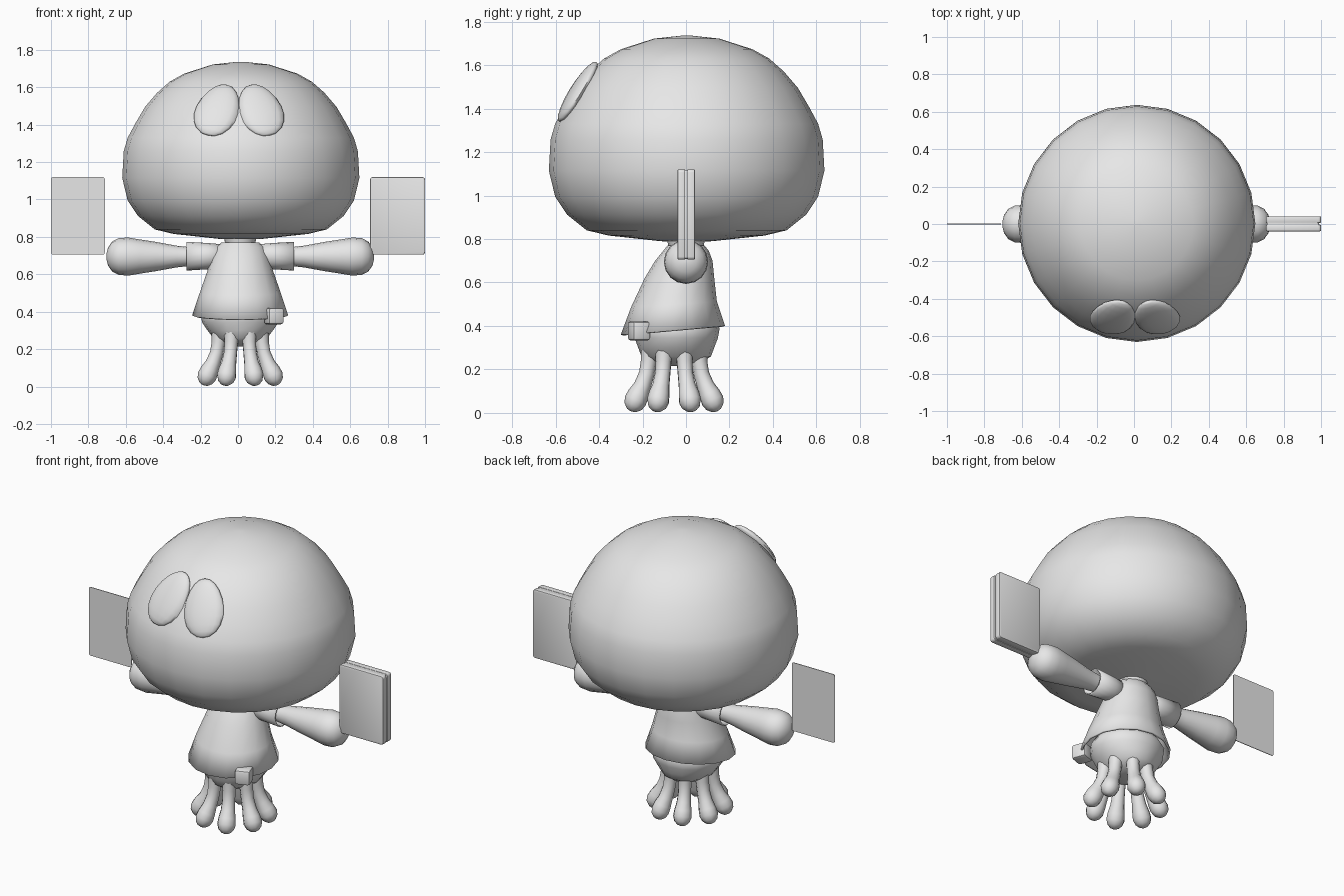
import bpy, bmesh, math
from mathutils import Matrix, Vector

if "Cube" in bpy.data.objects:
    bpy.data.objects.remove(bpy.data.objects["Cube"])

CX = 0.012  # figure's centre line

grey = bpy.data.materials.new("plain_grey")
grey.diffuse_color = (0.8, 0.8, 0.8, 1)
grey.use_nodes = True
grey.node_tree.nodes["Principled BSDF"].inputs["Base Color"].default_value = grey.diffuse_color


def finish(name, bm, angle=40):
    bmesh.ops.recalc_face_normals(bm, faces=bm.faces)
    me = bpy.data.meshes.new(name)
    bm.to_mesh(me)
    bm.free()
    ob = bpy.data.objects.new(name, me)
    bpy.context.collection.objects.link(ob)
    me.materials.append(grey)
    bpy.context.view_layer.objects.active = ob
    ob.select_set(True)
    if angle:
        bpy.ops.object.shade_smooth_by_angle(angle=math.radians(angle))
    ob.select_set(False)
    return ob


def loft(name, rings, n, caps=(True, True), angle=40):
    """rings: (centre, u axis, v axis) ellipses joined by quads."""
    bm = bmesh.new()
    rows = []
    for c, u, v in rings:
        rows.append([bm.verts.new(Vector(c) + Vector(u) * math.cos(t) + Vector(v) * math.sin(t))
                     for t in (2 * math.pi * i / n for i in range(n))])
    for a, b in zip(rows, rows[1:]):
        for i in range(n):
            j = (i + 1) % n
            bm.faces.new((a[i], a[j], b[j], b[i]))
    for row, cap in ((rows[0], caps[0]), (rows[-1], caps[1])):
        if cap:
            bm.faces.new(row)
    return finish(name, bm, angle)


def upright(x, y, z, rx, ry, tilt=0.0):
    return (x, y, z), (rx, 0, 0), (0, ry, tilt)


def solidify(ob, t):
    m = ob.modifiers.new("cloth", 'SOLIDIFY')
    m.thickness = t
    m.offset = -1


# head: wide mushroom dome
head = [(0.02, 0.785), (0.12, 0.79), (0.24, 0.803), (0.36, 0.816), (0.46, 0.84), (0.55, 0.912),
        (0.605, 0.995), (0.634, 1.115), (0.626, 1.258), (0.605, 1.33), (0.562, 1.41), (0.512, 1.495),
        (0.447, 1.571), (0.38, 1.63), (0.303, 1.673), (0.15, 1.722), (0.02, 1.736)]
loft("head", [upright(CX + 0.003, 0.003, z, r, r) for r, z in head], 24, angle=60)

# eyes: flattened eggs lying on the brow
for s, name in ((-1, "left_eye"), (1, "right_eye")):
    bm = bmesh.new()
    bmesh.ops.create_uvsphere(bm, u_segments=16, v_segments=10, radius=1)
    for v in bm.verts:
        v.co = Vector((v.co.x * 0.117 * (1 - 0.12 * v.co.z), v.co.y * 0.036, v.co.z * 0.166))
    m = (Matrix.Translation((CX - 0.007 + s * 0.115, -0.497, 1.478))
         @ Matrix.Rotation(s * math.radians(8), 4, 'Z')
         @ Matrix.Rotation(math.radians(-33), 4, 'X')
         @ Matrix.Rotation(s * math.radians(-14), 4, 'Y'))
    bm.transform(m)
    finish(name, bm, 60)

# neck
loft("neck", [upright(CX, 0.0, 0.74, 0.075, 0.075), upright(CX, 0.0, 0.81, 0.09, 0.09)], 16)

# shirt: flared body, hem lower at the front
shirt = [(0.38, 0.257, 0.24, -0.06, 0.02), (0.50, 0.217, 0.197, -0.055, 0.012),
         (0.62, 0.175, 0.16, -0.03, 0), (0.70, 0.152, 0.132, -0.01, 0),
         (0.745, 0.135, 0.105, 0.0, 0), (0.77, 0.10, 0.085, 0.0, 0)]
solidify(loft("shirt", [upright(CX, cy, z, rx, ry, t) for z, rx, ry, cy, t in shirt], 16, (False, True)), 0.012)

# belt pouch
bm = bmesh.new()
bmesh.ops.create_cube(bm, size=0.088)
bmesh.ops.bevel(bm, geom=bm.edges[:], offset=0.014, segments=2, affect='EDGES', profile=0.5)
bm.transform(Matrix.Translation((0.192, -0.216, 0.377)) @ Matrix.Rotation(math.radians(20), 4, 'Z'))
finish("belt_pouch", bm)

# sleeves and club-shaped arms
arm = [(0.10, 0.048), (0.27, 0.05), (0.34, 0.058), (0.45, 0.078), (0.54, 0.092), (0.60, 0.102),
       (0.65, 0.098), (0.685, 0.08), (0.707, 0.048), (0.716, 0.012)]
sleeve = [(0.08, 0.062), (0.17, 0.07), (0.288, 0.077)]
for s, side in ((-1, "left"), (1, "right")):
    def sideways(prof, z):
        return [((CX + s * x, 0, z), (0, r, 0), (0, 0, r)) for x, r in prof]
    loft(side + "_arm", sideways(arm, 0.695), 16, angle=60)
    solidify(loft(side + "_sleeve", sideways(sleeve, 0.697), 16, (False, False)), 0.008)

# hips: bulb above the tentacles
hips = [(0.215, 0.05, 0.06), (0.23, 0.10, 0.115), (0.26, 0.145, 0.16), (0.30, 0.175, 0.175),
        (0.345, 0.205, 0.192), (0.39, 0.21, 0.2), (0.44, 0.18, 0.17)]
loft("hips", [upright(CX, -0.045, z, rx, ry) for z, rx, ry in hips], 16, angle=60)

# eight tentacle legs: (distance out, height, radius)
leg = [(0.120, 0.29, 0.042), (0.126, 0.235, 0.037), (0.136, 0.18, 0.036), (0.157, 0.125, 0.040),
       (0.178, 0.085, 0.049), (0.193, 0.055, 0.052), (0.204, 0.030, 0.043), (0.212, 0.013, 0.024),
       (0.214, 0.008, 0.006)]
for k in range(8):
    a = math.radians(22.5 + 45 * k)
    out, across = Vector((math.cos(a), math.sin(a), 0)), Vector((-math.sin(a), math.cos(a), 0))
    rings = []
    for i, (d, z, r) in enumerate(leg):
        p, q = leg[max(i - 1, 0)], leg[min(i + 1, len(leg) - 1)]
        t = (out * (q[0] - p[0]) + Vector((0, 0, q[1] - p[1]))).normalized()
        rings.append((Vector((CX, -0.055, z)) + out * d, across * r, t.cross(across) * r))
    loft("tentacle_leg_%d" % (k + 1), rings, 10, angle=60)


def plate(name, x0, x1, y0, y1, z0, z1, r, bev=0.0):
    """Upright slab with rounded corners."""
    bm = bmesh.new()
    bmesh.ops.create_cube(bm, size=1)
    bm.transform(Matrix.Translation(((x0 + x1) / 2, (y0 + y1) / 2, (z0 + z1) / 2))
                 @ Matrix.Diagonal((x1 - x0, y1 - y0, z1 - z0, 1)))
    along_y = [e for e in bm.edges if abs(e.verts[0].co.y - e.verts[1].co.y) > 1e-5]
    bmesh.ops.bevel(bm, geom=along_y, offset=r, segments=3, affect='EDGES', profile=0.5)
    if bev:
        rim = [e for e in bm.edges if abs(e.verts[0].co.y - e.verts[1].co.y) < 1e-5
               and len(e.link_faces) == 2 and e.calc_face_angle() > 1]
        bmesh.ops.bevel(bm, geom=rim, offset=bev, segments=2, affect='EDGES', profile=0.5)
    finish(name, bm)


# thin card on one side, thick two-part block on the other
plate("card", -1.0, -0.712, -0.002, 0.002, 0.705, 1.12, 0.012)
plate("block_front", 0.706, 1.0, -0.039, -0.004, 0.705, 1.12, 0.014, 0.005)
plate("block_back", 0.706, 1.0, 0.006, 0.041, 0.705, 1.12, 0.014, 0.005)
plate("block_core", 0.71, 0.99, -0.008, 0.01, 0.709, 1.117, 0.01)
